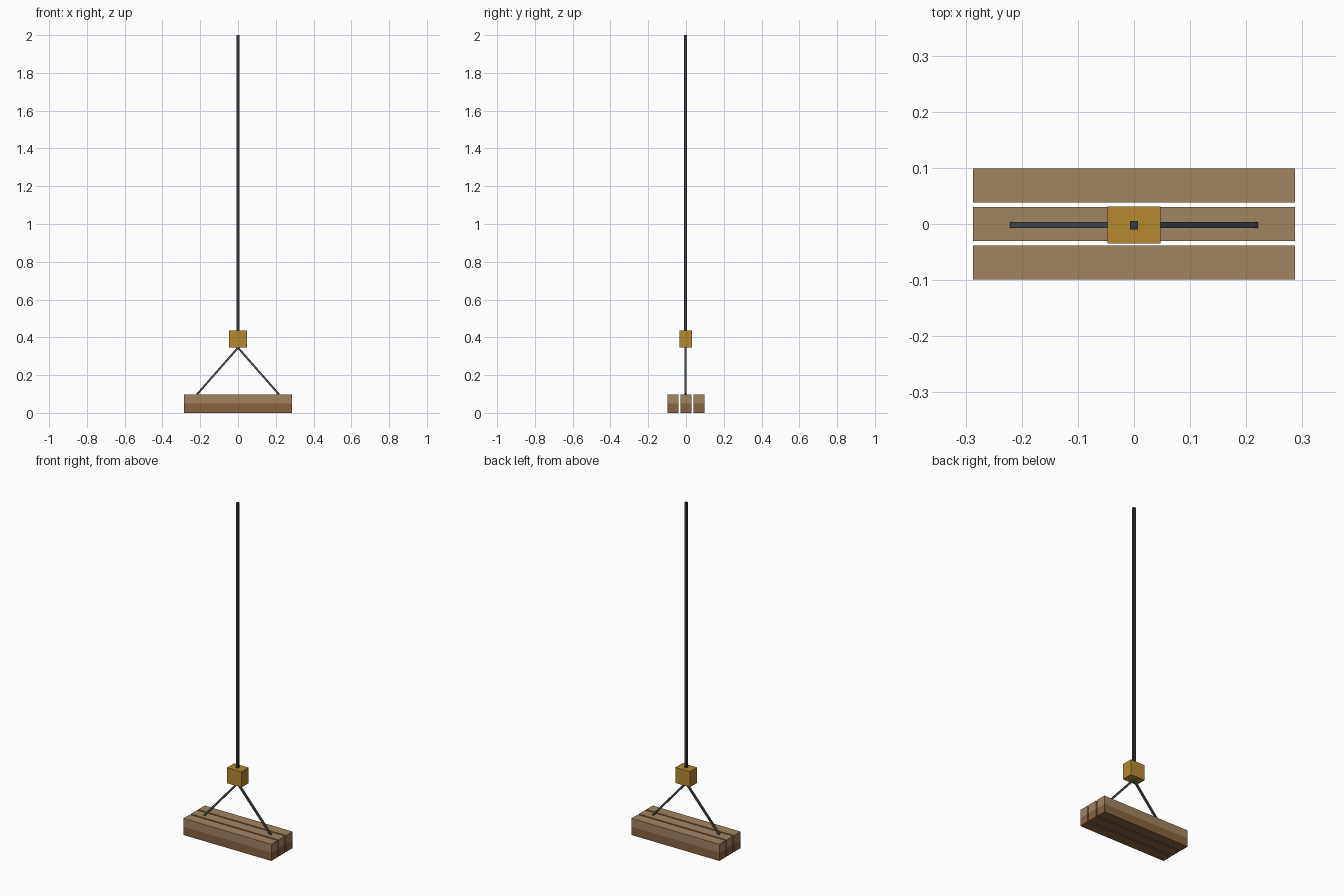
import bpy
from math import atan2, hypot
from mathutils import Matrix

if "Cube" in bpy.data.objects:
    bpy.data.objects.remove(bpy.data.objects["Cube"])


def material(name, rgb):
    m = bpy.data.materials.new(name)
    m.diffuse_color = (*rgb, 1)
    m.use_nodes = True
    m.node_tree.nodes["Principled BSDF"].inputs["Base Color"].default_value = m.diffuse_color
    return m


CABLE = material("dark_steel", (0.035, 0.04, 0.05))
SLING = material("sling_steel", (0.06, 0.075, 0.085))
YELLOW = material("hook_yellow", (0.46, 0.25, 0.03))
LIGHT = material("light_wood", (0.35, 0.23, 0.12))
DARK = material("dark_wood", (0.24, 0.125, 0.055))


def box(name, loc, size, mat, tilt=0):
    bpy.ops.mesh.primitive_cube_add(size=1, location=loc, rotation=(0, tilt, 0))
    ob = bpy.context.object
    ob.name = name
    ob.data.transform(Matrix.Diagonal((*size, 1)))
    ob.data.materials.append(mat)
    return ob


Y = -0.002  # hoist line sits a hair in front of centre

# Hoist cable and hook block
box("hoist_cable", (0, Y, 1.218), (0.015, 0.015, 1.564), CABLE)
box("hook_block", (0, Y, 0.391), (0.094, 0.066, 0.092), YELLOW)

# Two sling legs from the hook block to the load
dx, dz = 0.217, 0.247
for side, label in ((-1, "left"), (1, "right")):
    box(f"sling_{label}", (side * dx / 2, Y, 0.098 + dz / 2),
        (0.0105, 0.0105, hypot(dx, dz)), SLING, atan2(-side * dx, dz))

# Load: two layers of three planks
for layer, (label, mat) in enumerate((("lower", DARK), ("upper", LIGHT))):
    for i in range(3):
        box(f"{label}_plank_{i + 1}", (0, (i - 1) * 0.0687, 0.0245 + layer * 0.049),
            (0.573, 0.0605, 0.049), mat)
